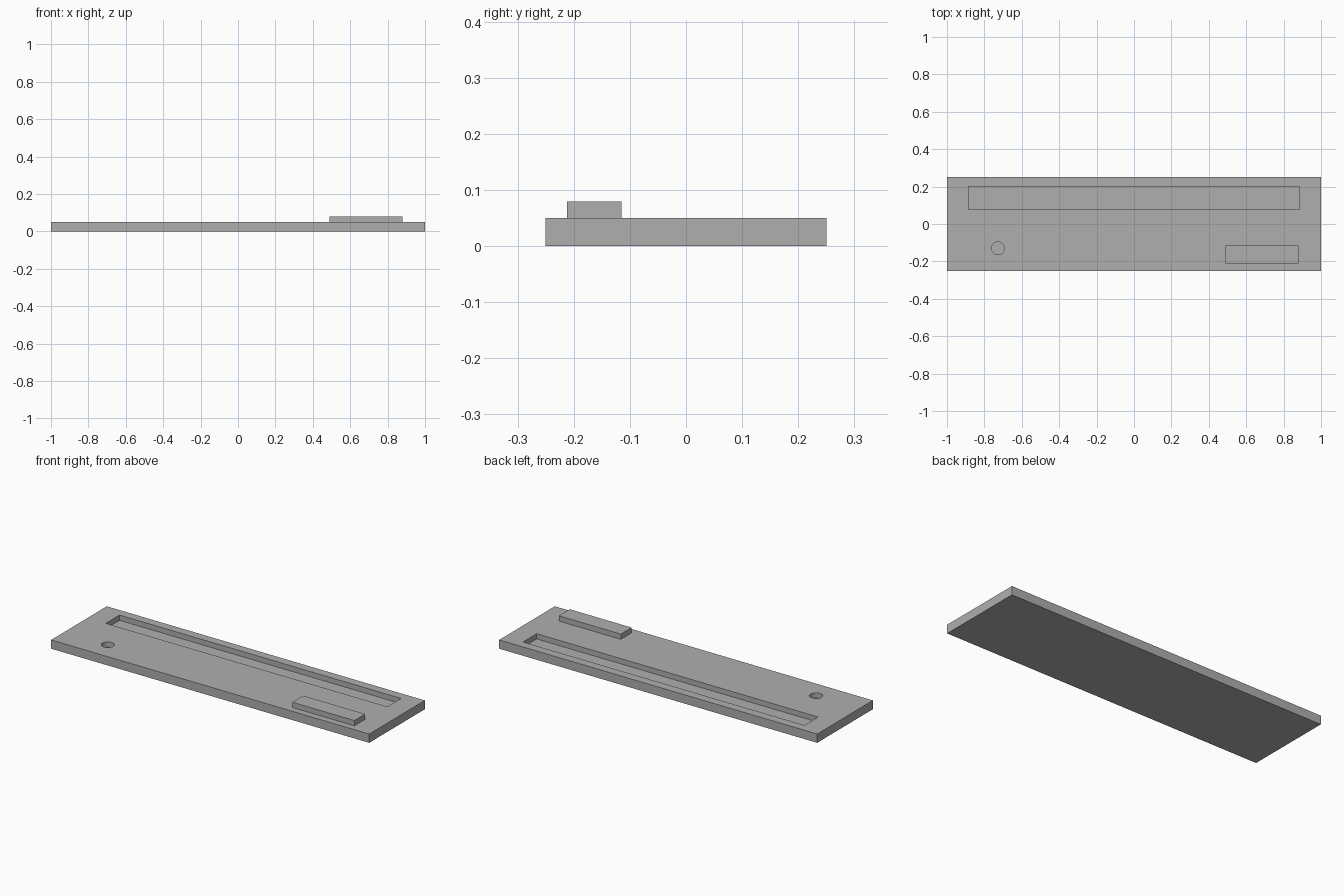
import bpy

cube = bpy.data.objects.get("Cube")
if cube:
    bpy.data.objects.remove(cube, do_unlink=True)

grey = bpy.data.materials.new("plain_grey")
grey.use_nodes = True
colour = (0.43, 0.43, 0.43, 1)
grey.diffuse_color = colour
grey.node_tree.nodes["Principled BSDF"].inputs["Base Color"].default_value = colour


def box(name, low, high):
    """Box spanning two opposite corners."""
    centre = [(a + b) / 2 for a, b in zip(low, high)]
    bpy.ops.mesh.primitive_cube_add(size=1, location=centre)
    obj = bpy.context.object
    obj.name = name
    obj.scale = [b - a for a, b in zip(low, high)]
    bpy.ops.object.transform_apply(location=True, rotation=False, scale=True)
    obj.data.materials.append(grey)
    return obj


def cut(target, cutter):
    """Subtract the cutter from the target, then remove it."""
    cutter.hide_render = True
    mod = target.modifiers.new("cut", "BOOLEAN")
    mod.operation = "DIFFERENCE"
    mod.solver = "EXACT"
    mod.object = cutter
    bpy.context.view_layer.objects.active = target
    bpy.ops.object.modifier_apply(modifier=mod.name)
    bpy.data.objects.remove(cutter, do_unlink=True)


top = 0.05
floor = 0.02

# Base slab
slab = box("base_plate", (-1, -0.25, 0), (1, 0.25, top))

# Long recessed slot along the back
cut(slab, box("slot_cutter", (-0.885, 0.077, floor), (0.885, 0.2, 0.1)))

# Round blind hole near the front right corner
bpy.ops.mesh.primitive_cylinder_add(
    vertices=48, radius=0.034, depth=0.08, location=(-0.727, -0.13, floor + 0.04))
hole = bpy.context.object
hole.data.materials.append(grey)
cut(slab, hole)

# Raised block near the front left corner
box("raised_block", (0.49, -0.212, top), (0.88, -0.115, 0.08))

# Smooth the hole wall while keeping crisp edges
bpy.ops.object.select_all(action="DESELECT")
slab.select_set(True)
bpy.context.view_layer.objects.active = slab
bpy.ops.object.shade_smooth_by_angle()
